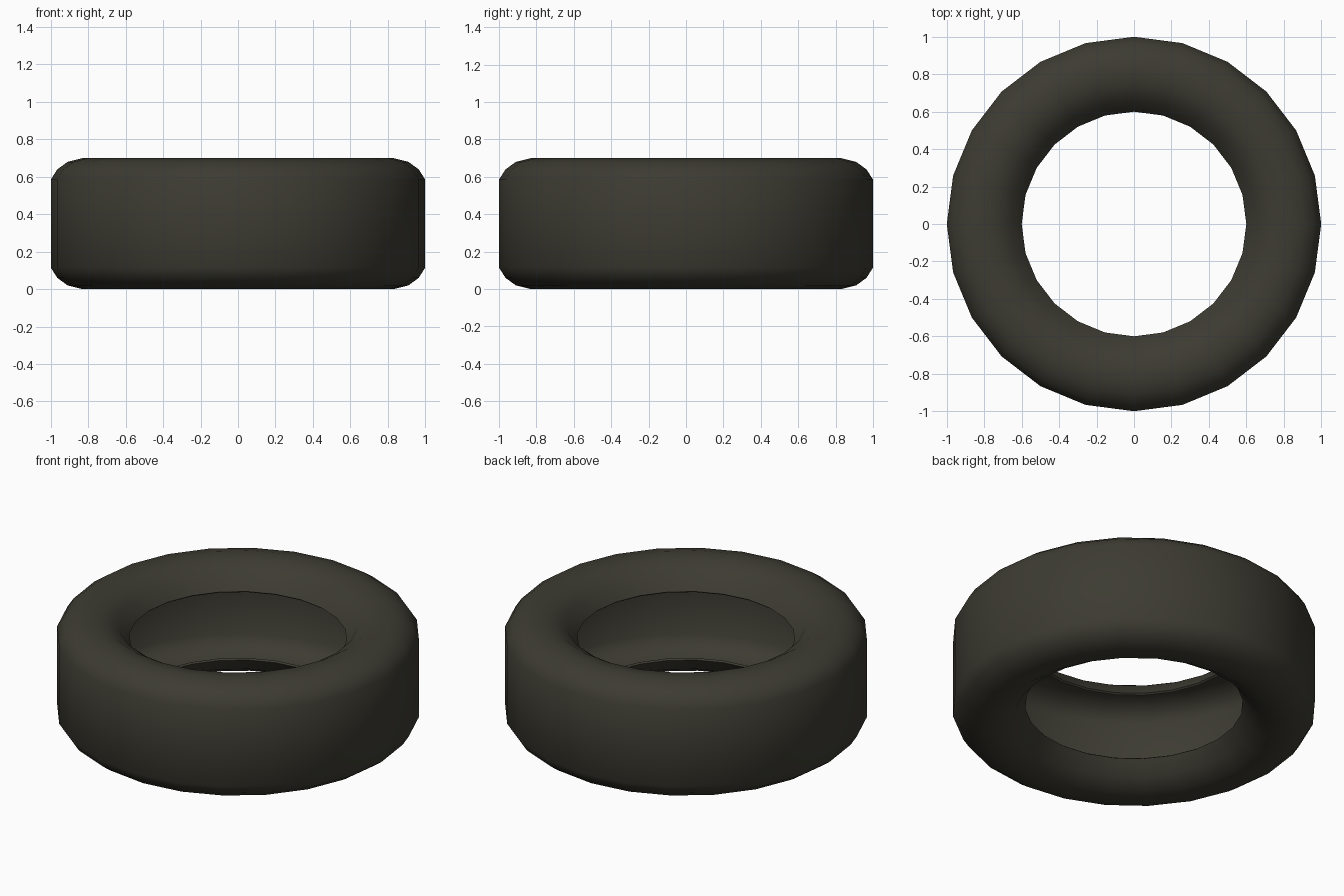
import bpy
import bmesh
import math

if "Cube" in bpy.data.objects:
    bpy.data.objects.remove(bpy.data.objects["Cube"])

SIDES = 24
HALF = 0.35          # half of the tyre width

# Upper half of the outer skin: (radius, height above mid plane), tread to bead
outer_half = [(1.0, 0.235), (0.965, 0.29), (0.91, 0.33), (0.83, 0.35),
              (0.74, 0.338), (0.66, 0.29), (0.6, 0.208)]
# Upper half of the hollow inside, bead to tread
inner_half = [(0.61, 0.2), (0.668, 0.277), (0.745, 0.322), (0.83, 0.333),
              (0.9, 0.314), (0.95, 0.28), (0.983, 0.23)]


def mirrored(pts):
    return [(r, -z) for r, z in reversed(pts)]


# Closed cross-section, mirrored about the mid plane
profile = outer_half + inner_half + mirrored(inner_half) + mirrored(outer_half)

# Rubber colour
rubber = bpy.data.materials.new("dark_rubber")
rubber.diffuse_color = (0.046, 0.044, 0.032, 1.0)
rubber.use_nodes = True
rubber.node_tree.nodes["Principled BSDF"].inputs["Base Color"].default_value = rubber.diffuse_color

# Tyre: spin the cross-section around z
bm = bmesh.new()
rings = []
for i in range(SIDES):
    a = 2 * math.pi * i / SIDES
    rings.append([bm.verts.new((r * math.cos(a), r * math.sin(a), z + HALF))
                  for r, z in profile])
n = len(profile)
for i in range(SIDES):
    p, q = rings[i], rings[(i + 1) % SIDES]
    for j in range(n):
        k = (j + 1) % n
        bm.faces.new((p[j], p[k], q[k], q[j]))
bmesh.ops.recalc_face_normals(bm, faces=bm.faces[:])
mesh = bpy.data.meshes.new("tyre")
bm.to_mesh(mesh)
bm.free()
mesh.materials.append(rubber)
tyre = bpy.data.objects.new("tyre", mesh)
bpy.context.collection.objects.link(tyre)

# Smooth rubber with a crisp bead edge
bpy.context.view_layer.objects.active = tyre
tyre.select_set(True)
bpy.ops.object.shade_smooth_by_angle(angle=math.radians(50))
